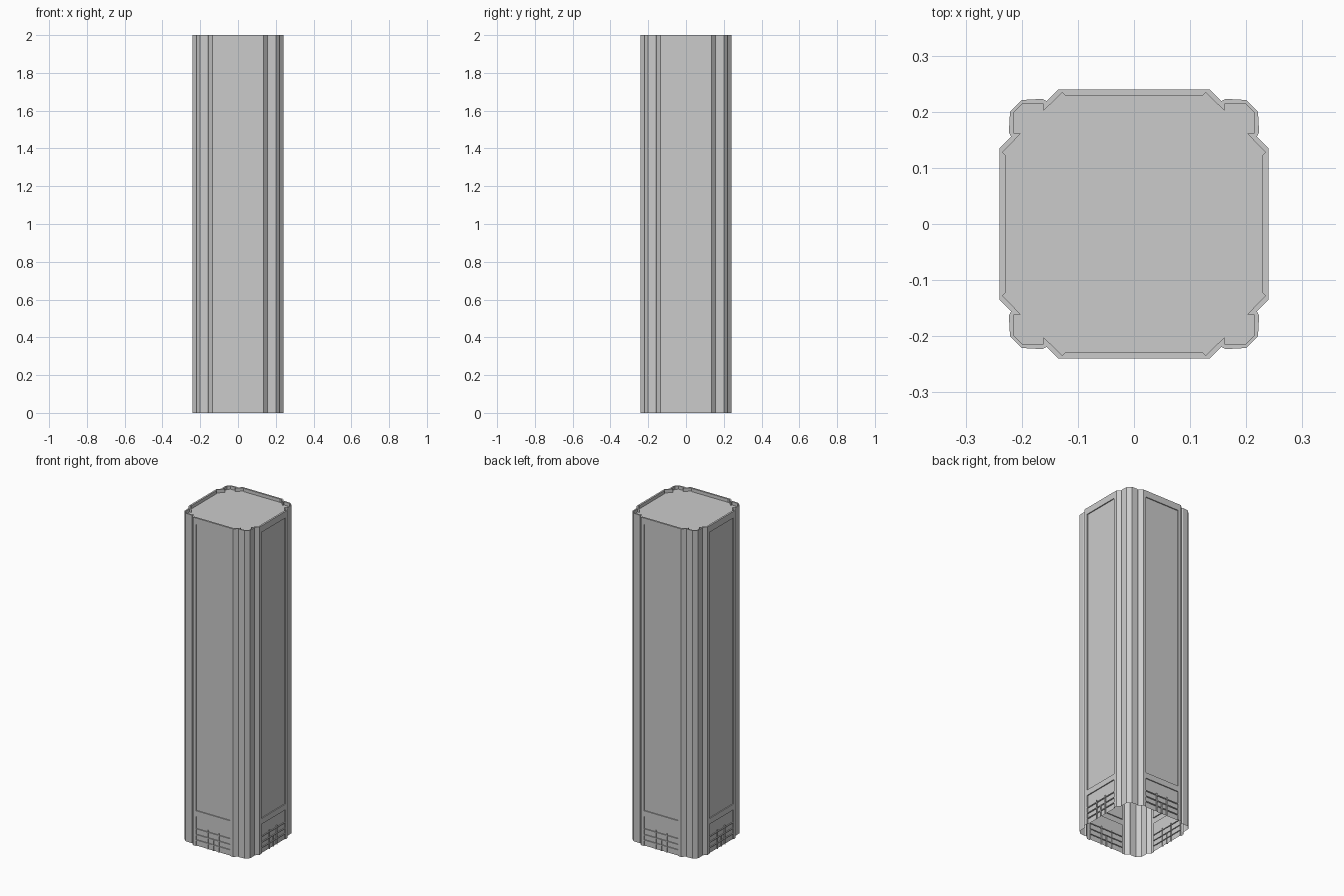
import bpy
import bmesh
from math import radians
from mathutils import Matrix

HEIGHT, ROOF = 2.0, 1.98
WALL, RECESS = 0.24, 0.006

cube = bpy.data.objects.get("Cube")
if cube:
    bpy.data.objects.remove(cube, do_unlink=True)

# One plain grey for the whole tower
grey = bpy.data.materials.new("plain_grey")
grey.use_nodes = True
colour = (0.6, 0.6, 0.6, 1)
grey.diffuse_color = colour
grey.node_tree.nodes["Principled BSDF"].inputs["Base Color"].default_value = colour


def finish(name, bm, turn=0):
    bmesh.ops.remove_doubles(bm, verts=bm.verts, dist=1e-5)
    bm.transform(Matrix.Rotation(radians(turn), 4, "Z"))
    mesh = bpy.data.meshes.new(name)
    bm.to_mesh(mesh)
    bm.free()
    mesh.materials.append(grey)
    obj = bpy.data.objects.new(name, mesh)
    bpy.context.collection.objects.link(obj)


def face(bm, *points):
    bm.faces.new([bm.verts.new(p) for p in points])


def mirrored(half):
    """Complete a corner profile across its diagonal, counter-clockwise."""
    return [(y, x) for x, y in half] + half[::-1]


def all_round(corner):
    loop = []
    for _ in range(4):
        loop += corner
        corner = [(-y, x) for x, y in corner]
    return loop


outer = mirrored([(.122, .24), (.135, .24), (.156, .219), (.163, .223), (.2, .221)])
inner = mirrored([(.122, .229), (.128, .234), (.161, .202), (.161, .214), (.199, .214)])


# Wall relief: a tall recessed panel above a lobby grid of raised bars
def depth(x, z):
    if abs(x) > .115:
        return 0
    if z > .18:
        return RECESS if .215 < z < 1.96 else 0
    upright = .034 < abs(x) < .039 and z < .115
    rail = any(a < z < a + .005 for a in (.032, .065, .1))
    door_post = abs(x) < .003 and z < .065
    return 0 if upright or rail or door_post else RECESS


def wall(name, turn):
    bm = bmesh.new()
    half = [.003, .034, .039, .115, .122]
    xs = [-x for x in half[::-1]] + half
    zs = [0, .032, .037, .065, .07, .1, .105, .115, .18, .215, 1.96, HEIGHT]
    columns, rows = list(zip(xs, xs[1:])), list(zip(zs, zs[1:]))

    def level(i, j):
        (a, b), (c, d) = columns[i], rows[j]
        return depth((a + b) / 2, (c + d) / 2) - WALL

    for i, (a, b) in enumerate(columns):
        for j, (c, d) in enumerate(rows):
            y = level(i, j)
            face(bm, (a, y, c), (b, y, c), (b, y, d), (a, y, d))
            if i + 1 < len(columns):
                n = level(i + 1, j)
                if n != y:
                    face(bm, (b, y, c), (b, n, c), (b, n, d), (b, y, d))
            if j + 1 < len(rows):
                n = level(i, j + 1)
                if n != y:
                    face(bm, (a, y, d), (b, y, d), (b, n, d), (a, n, d))
    finish(name, bm, turn)


# Fluted corner column, open at the base like the walls
def corner_column(name, turn):
    bm = bmesh.new()
    for p, q in zip(outer, outer[1:]):
        face(bm, (*p, 0), (*q, 0), (*q, HEIGHT), (*p, HEIGHT))
    finish(name, bm, turn)


for k, side in enumerate(("front", "left", "back", "right")):
    wall(side + "_wall", 90 * k)
for k, side in enumerate(("back_left", "back_right", "front_right", "front_left")):
    corner_column(side + "_corner", 90 * k)

# Thin parapet with its inside face
bm = bmesh.new()
out_loop, in_loop = all_round(outer), all_round(inner)
for i in range(len(out_loop)):
    p, q, r, s = out_loop[i - 1], out_loop[i], in_loop[i], in_loop[i - 1]
    face(bm, (*p, HEIGHT), (*q, HEIGHT), (*r, HEIGHT), (*s, HEIGHT))
    face(bm, (*s, HEIGHT), (*r, HEIGHT), (*r, ROOF), (*s, ROOF))
finish("parapet", bm)

# Flat roof just below the parapet top
bm = bmesh.new()
face(bm, *[(*p, ROOF) for p in in_loop])
finish("roof", bm)
